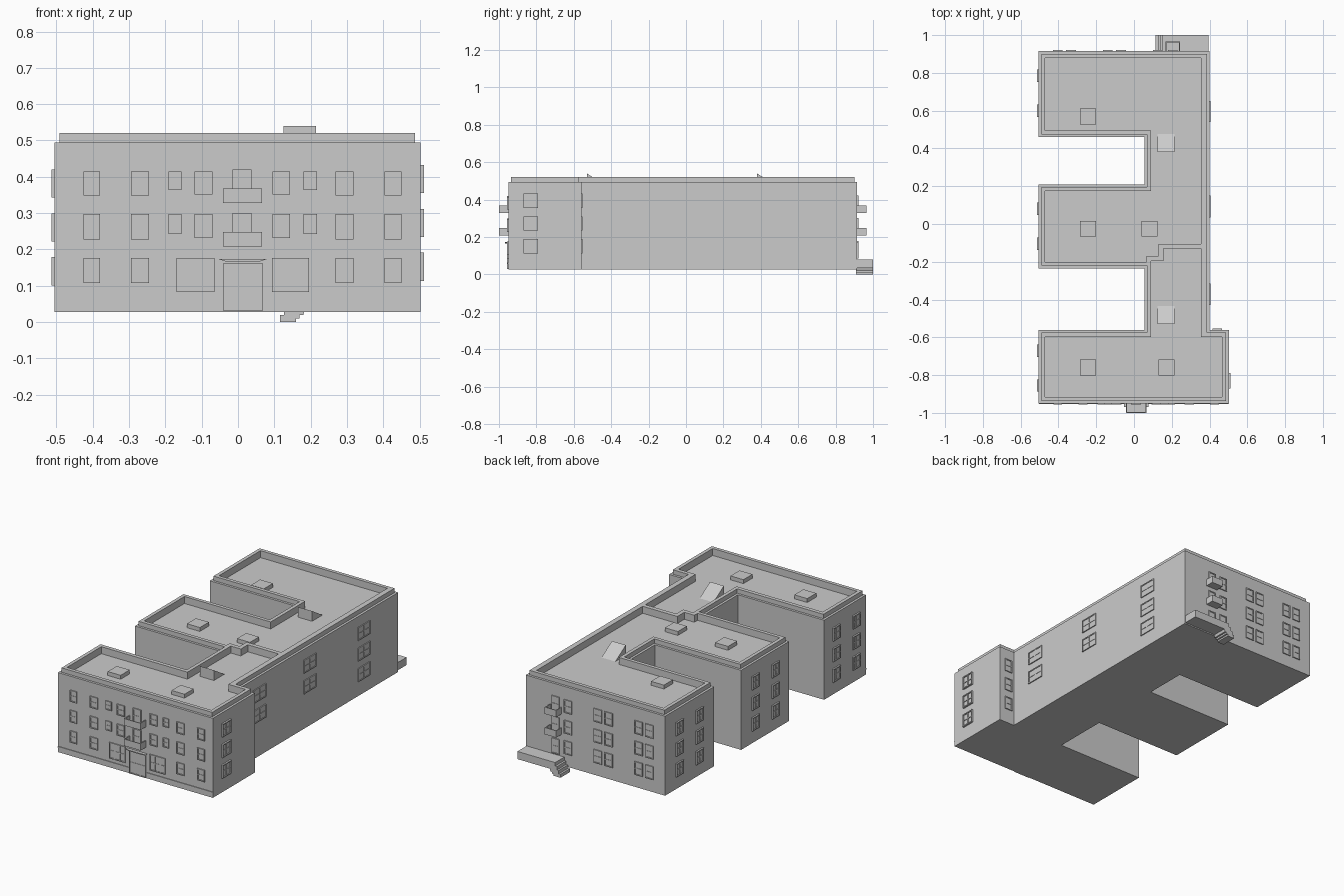
import bpy, bmesh
from math import radians
from mathutils import Matrix, Vector

if "Cube" in bpy.data.objects:
    bpy.data.objects.remove(bpy.data.objects["Cube"])


def finish(name, bm, rot=(0, 0, 0), loc=(0, 0, 0)):
    bmesh.ops.recalc_face_normals(bm, faces=bm.faces)
    me = bpy.data.meshes.new(name)
    bm.to_mesh(me)
    bm.free()
    ob = bpy.data.objects.new(name, me)
    ob.rotation_euler = [radians(a) for a in rot]
    ob.location = loc
    bpy.context.collection.objects.link(ob)
    return ob


def prism(name, loops, z0, z1, rot=(0, 0, 0)):
    """Extrude an outline (further loops are holes) from z0 to z1."""
    bm = bmesh.new()
    edges = []
    for pts in loops:
        vs = [bm.verts.new((x, y, z0)) for x, y in pts]
        edges += [bm.edges.new((vs[i - 1], vs[i])) for i in range(len(vs))]
    bmesh.ops.triangle_fill(bm, edges=edges, use_beauty=True, normal=(0, 0, 1))
    ext = bmesh.ops.extrude_face_region(bm, geom=bm.faces[:], use_keep_orig=True)
    for v in ext["geom"]:
        if isinstance(v, bmesh.types.BMVert):
            v.co.z = z1
    return finish(name, bm, rot)


def add_box(bm, lo, hi):
    lo, hi = Vector(lo), Vector(hi)
    m = Matrix.Translation((lo + hi) / 2) @ Matrix.Diagonal((*(hi - lo), 1))
    bmesh.ops.create_cube(bm, size=1, matrix=m)


def boxes(name, parts, rot=(0, 0, 0), loc=(0, 0, 0)):
    bm = bmesh.new()
    for lo, hi in parts:
        add_box(bm, lo, hi)
    return finish(name, bm, rot, loc)


# Facade turns: local -y becomes the outward direction
TURN = {"front": 0, "right": 90, "back": 180, "left": -90}


def place(side, wall, u, z):
    loc = (u, wall, z) if side in ("front", "back") else (wall, u, z)
    return dict(rot=(0, 0, TURN[side]), loc=loc)


def window(name, side, wall, u0, u1, z0, z1, out=0.006, columns=1):
    w, h, t = (u1 - u0) / 2, (z1 - z0) / 2, 0.006
    parts = [((-w, -out, -h), (-w + t, 0.002, h)), ((w - t, -out, -h), (w, 0.002, h)),
             ((-w + t, -out, -h), (w - t, 0.002, -h + t)), ((-w + t, -out, h - t), (w - t, 0.002, h)),
             ((-w + t, -out * .4, -h + t), (w - t, 0.002, h - t)),
             ((-w + t, -out * .8, -t / 2), (w - t, 0, t / 2))]
    for i in range(1, columns):
        x = -w + 2 * w * i / columns
        parts.append(((x - t / 2, -out * .8, -h + t), (x + t / 2, 0, h - t)))
    boxes(name, parts, **place(side, wall, (u0 + u1) / 2, (z0 + z1) / 2))


def balcony(name, side, wall, u, z, w):
    w, d, t, h = w / 2, 0.05, 0.005, 0.04
    boxes(name, [((-w, -d, 0), (w, 0, 0.008)), ((-w, -d, 0.008), (w, -d + t, h)),
                 ((-w, -d + t, 0.008), (-w + t, 0, h)), ((w - t, -d + t, 0.008), (w, 0, h))],
          **place(side, wall, u, z))


# E-shaped building mass
def outline(i):
    L, S, R, F = -0.505 + i, 0.055 + i, 0.4 - i, 0.502 - i
    return [(L, -.95 + i), (F, -.95 + i), (F, -.56 - i), (R, -.56 - i), (R, .915 - i), (L, .915 - i),
            (L, .46 + i), (S, .46 + i), (S, .21 - i), (L, .21 - i), (L, -.235 + i), (S, -.235 + i),
            (S, -.56 - i), (L, -.56 - i)]


back_deck = [(-.47, .88), (.355, .88), (.355, -.105), (.13, -.105), (.13, -.17), (.065, -.17),
             (.065, -.2), (-.47, -.2), (-.47, .175), (.09, .175), (.09, .495), (-.47, .495)]
front_deck = [(.355, -.13), (.155, -.13), (.155, -.195), (.09, -.195), (.09, -.597), (-.47, -.597),
              (-.47, -.915), (.467, -.915), (.467, -.597), (.355, -.597)]
prism("building_walls", [outline(0)], 0.028, 0.48)
prism("wall_top_ledge", [outline(0), back_deck, front_deck], 0.48, 0.495)
prism("parapet", [outline(0.014), back_deck, front_deck], 0.495, 0.521)

# Roof hatches and sloped skylights
for x, y in [(-.243, .57), (-.243, -.025), (.083, -.025), (-.243, -.76), (.172, -.76)]:
    boxes("roof_hatch", [((x - .042, y - .042, .478), (x + .042, y + .042, .503))])
for y in (-.53, .38):
    prism("sloped_skylight", [[(y, .478), (y + .1, .478), (y, .54)]], .125, .215, (90, 0, 90))

# Front windows
for z0, z1 in [(.348, .415), (.228, .298), (.108, .177)]:
    for a, b in [(-.425, -.38), (-.295, -.245), (.268, .318), (.403, .45)]:
        window("front_window", "front", -.95, a, b, z0, z1)
    if z0 > .2:
        for a, b in [(-.12, -.07), (.095, .143)]:
            window("front_window", "front", -.95, a, b, z0 + .003, z1)
        for a, b in [(-.192, -.155), (.18, .217)]:
            window("small_front_window", "front", -.95, a, b, z0 + .015, z1)
for a, b in [(-.17, -.065), (.093, .195)]:
    window("shop_window", "front", -.95, a, b, .083, .177, columns=3)

# Front entrance, canopy, base strip and balconies
window("entrance_door", "front", -.95, -.04, .067, .03, .162, columns=3)
prism("entrance_canopy", [[(-.052, .173), (-.035, .167), (.06, .167), (.078, .173)]],
      .945, .968, (90, 0, 0))
for a, b in [(-.504, -.045), (.07, .501)]:
    boxes("base_strip", [((a, -.954, .057), (b, -.948, .063))])
for z in (.328, .208):
    window("front_balcony_door", "front", -.95, -.015, .037, z + .005, z + .092)
    balcony("front_balcony", "front", -.95, .0125, z, .108)

# Side and back windows
ROWS = [(.355, .432), (.234, .311), (.113, .191)]
for n, (z0, z1) in enumerate(ROWS):
    window("right_window", "right", .502, -.87, -.79, z0, z1, .01, 2)
    window("step_window", "back", -.56, .415, .465, z0, z1)
    for a, b in [(.54, .65), (.035, .15), (-.43, -.315)]:
        if n < 2 or a > .5:
            window("spine_window", "right", .4, a, b, z0, z1, .006, 2)
    for y in (.785, .6, .08, -.105, -.67, -.855):
        window("left_window", "left", -.505, y - .033, y + .033, z0 - .012, z1 - .012, .009, 2)
    for a, b in [(-.43, -.378), (-.36, -.308), (-.165, -.113), (-.095, -.043), (.1, .15)]:
        window("back_window", "back", .915, a, b, z0 - .012, z1 - .012)

# Back balconies, door and porch with steps
for z in (.328, .208):
    balcony("back_balcony", "back", .915, .205, z, .075)
for z in (.333, .213, .085):
    window("back_door", "back", .915, .18, .23, z, z + .09)
prism("back_porch", [[(.115, 0), (.115, .02), (.127, .02), (.127, .04), (.138, .04), (.138, .06),
                      (.15, .06), (.15, .08), (.395, .08), (.395, .035), (.185, .035), (.18, .02),
                      (.17, .02), (.17, .01), (.16, .01), (.16, 0)]], -1, -.91, (90, 0, 0))
